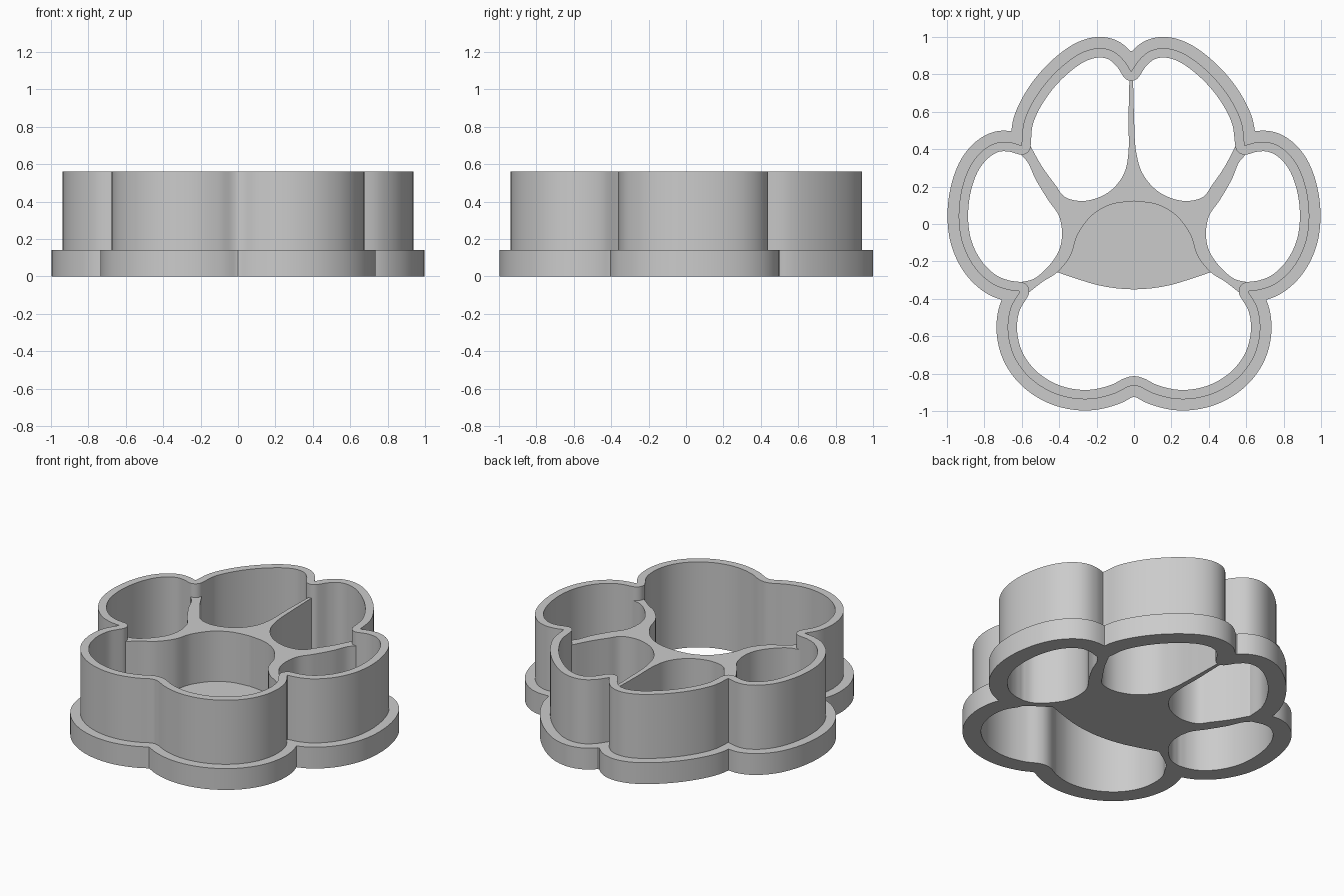
import bpy, math
from mathutils import Vector as V

if "Cube" in bpy.data.objects:
    bpy.data.objects.remove(bpy.data.objects["Cube"])

grey = bpy.data.materials.new("plain grey")
grey.diffuse_color = (0.6, 0.6, 0.6, 1)
grey.use_nodes = True
grey.node_tree.nodes["Principled BSDF"].inputs["Base Color"].default_value = grey.diffuse_color


def spline(pts, step=0.012):
    """Smooth centripetal curve through the points, evenly sampled."""
    p = [V(q) for q in pts]
    p = [2 * p[0] - p[1]] + p + [2 * p[-1] - p[-2]]
    out = []
    for a, b, c, d in zip(p, p[1:], p[2:], p[3:]):
        t1 = (b - a).length ** 0.5
        t2 = t1 + (c - b).length ** 0.5
        t3 = t2 + (d - c).length ** 0.5
        n = max(2, int((c - b).length / step))
        for i in range(n):
            t = t1 + (t2 - t1) * i / n
            a1 = a.lerp(b, t / t1)
            a2 = b.lerp(c, (t - t1) / (t2 - t1))
            a3 = c.lerp(d, (t - t2) / (t3 - t2))
            out.append(a1.lerp(a2, t / t2).lerp(a2.lerp(a3, (t - t1) / (t3 - t1)), (t - t1) / (t2 - t1)))
    return out + [p[-2]]


def mirror(pts):
    return [V((-p[0], p[1])) for p in reversed(pts)]


def seg_dist(p, a, b):
    ab = b - a
    t = max(0, min(1, (p - a).dot(ab) / ab.length_squared))
    return (p - a - ab * t).length


def offset(loop, d):
    """Offset a clockwise loop (d > 0 is outward), rounding opened corners."""
    n = len(loop)
    out = []
    for i, p in enumerate(loop):
        e1 = (p - loop[i - 1]).normalized()
        e2 = (loop[(i + 1) % n] - p).normalized()
        a1 = math.atan2(e1.x, -e1.y)
        turn = math.atan2(e1.cross(e2), e1.dot(e2))
        k = max(1, int(abs(turn) / 0.2))
        for j in range(k + 1):
            a = a1 + turn * (j / k if k > 1 else 0.5)
            q = p + d * V((math.cos(a), math.sin(a)))
            if min(seg_dist(q, loop[m - 1], loop[m]) for m in range(n)) > abs(d) * 0.985:
                out.append(q)
            if k == 1:
                break
    return out


def between(loop, a, b):
    """Stretch of the loop from the point nearest a to the point nearest b."""
    i, j = (min(range(len(loop)), key=lambda m: (loop[m] - V(q)).length) for q in (a, b))
    return loop[i:j + 1] if i <= j else loop[i:] + loop[:j + 1]


def lean(p):
    """The gap between the two upper toes sits slightly left of centre."""
    t = max(0, min(1, (p.y - 0.1) / 0.5))
    s = t * t * (3 - 2 * t) * max(0, 1 - abs(p.x) / 0.75) ** 0.5
    return p.x - 0.015 * s, p.y


def slab(name, loops, z0, z1):
    """Extrude a filled outline with holes from z0 to z1."""
    cu = bpy.data.curves.new(name, 'CURVE')
    cu.dimensions = '2D'
    cu.fill_mode = 'BOTH'
    cu.extrude = (z1 - z0) / 2
    for loop in loops:
        pts = [p for i, p in enumerate(loop) if (p - loop[i - 1]).length > 0.002]
        s = cu.splines.new('POLY')
        s.points.add(len(pts) - 1)
        for sp, p in zip(s.points, pts):
            sp.co = (*lean(p), 0, 1)
        s.use_cyclic_u = True
    ob = bpy.data.objects.new(name, cu)
    ob.location.z = (z0 + z1) / 2
    bpy.context.collection.objects.link(ob)
    bpy.ops.object.select_all(action='DESELECT')
    ob.select_set(True)
    bpy.context.view_layer.objects.active = ob
    bpy.ops.object.convert(target='MESH')
    ob = bpy.context.object
    bpy.ops.object.mode_set(mode='EDIT')
    bpy.ops.mesh.select_all(action='SELECT')
    bpy.ops.mesh.remove_doubles(threshold=0.0005)
    bpy.ops.mesh.normals_make_consistent(inside=False)
    bpy.ops.object.mode_set(mode='OBJECT')
    ob.data.materials.clear()
    ob.data.materials.append(grey)
    bpy.ops.object.shade_smooth_by_angle(angle=math.radians(30))


# Outer wall outline: upper toe, side toe, then the heel lobe
upper = spline([(0, .815), (.04, .875), (.10, .925), (.175, .94), (.27, .915), (.40, .82),
                (.51, .69), (.58, .55), (.597, .42)])
side = spline([(.597, .42), (.66, .437), (.73, .435), (.80, .40), (.87, .32), (.92, .19),
               (.937, .03), (.915, -.11), (.85, -.235), (.76, -.318), (.68, -.35), (.61, -.36)])
heel_half = [(.61, -.36), (.66, -.45), (.675, -.57), (.645, -.70), (.57, -.81), (.46, -.89),
             (.34, -.93), (.22, -.935), (.10, -.905), (.03, -.87)]
heel = spline(heel_half + [(0, -.863)] + [(-x, y) for x, y in reversed(heel_half)])
wall = upper[:-1] + side[:-1] + heel[:-1] + mirror(side)[:-1] + mirror(upper)[:-1]
flange = offset(wall, 0.06)
inner = offset(wall, -0.05)

# Toe openings: wall side from the inner outline, web side from a curve
arc = between(inner, (.015, .74), (.547, .42))
toe_a = arc + spline([arc[-1], (.487, .305), (.42, .21), (.37, .145), (.275, .123), (.17, .15),
                      (.10, .20), (.045, .28), (.02, .39), (.015, .56), arc[0]])[1:-1]
arc = between(inner, (.60, .37), (.60, -.31))
toe_b = arc + spline([arc[-1], (.54, -.295), (.47, -.24), (.405, -.15), (.385, -.065), (.40, .04),
                      (.46, .13), (.525, .24), (.565, .33), arc[0]])[1:-1]
toes = [toe_a, toe_b, mirror(toe_a), mirror(toe_b)]

# Heel opening: domed above the floor, shallow curve through the floor
arc = between(inner, (.56, -.37), (-.56, -.37))
strip = [arc[0], (.49, -.31), (.41, -.258)]
dome = spline(strip + [(.34, -.17), (.30, -.055), (.22, .05), (.12, .105), (0, .122)])
low = spline(strip)[:-1] + spline([(.41, -.258), (.3, -.295), (.2, -.325), (.1, -.343), (0, -.35)])
heel_dome, heel_low = (arc + (c + mirror(c)[1:])[::-1][1:-1] for c in (dome, low))

# Stacked layers
slab("base_flange", [flange, heel_low] + toes, 0, 0.14)
slab("wall_and_web", [wall, heel_dome] + toes, 0.14, 0.47)
slab("cutting_rim", [wall, inner], 0.47, 0.56)
